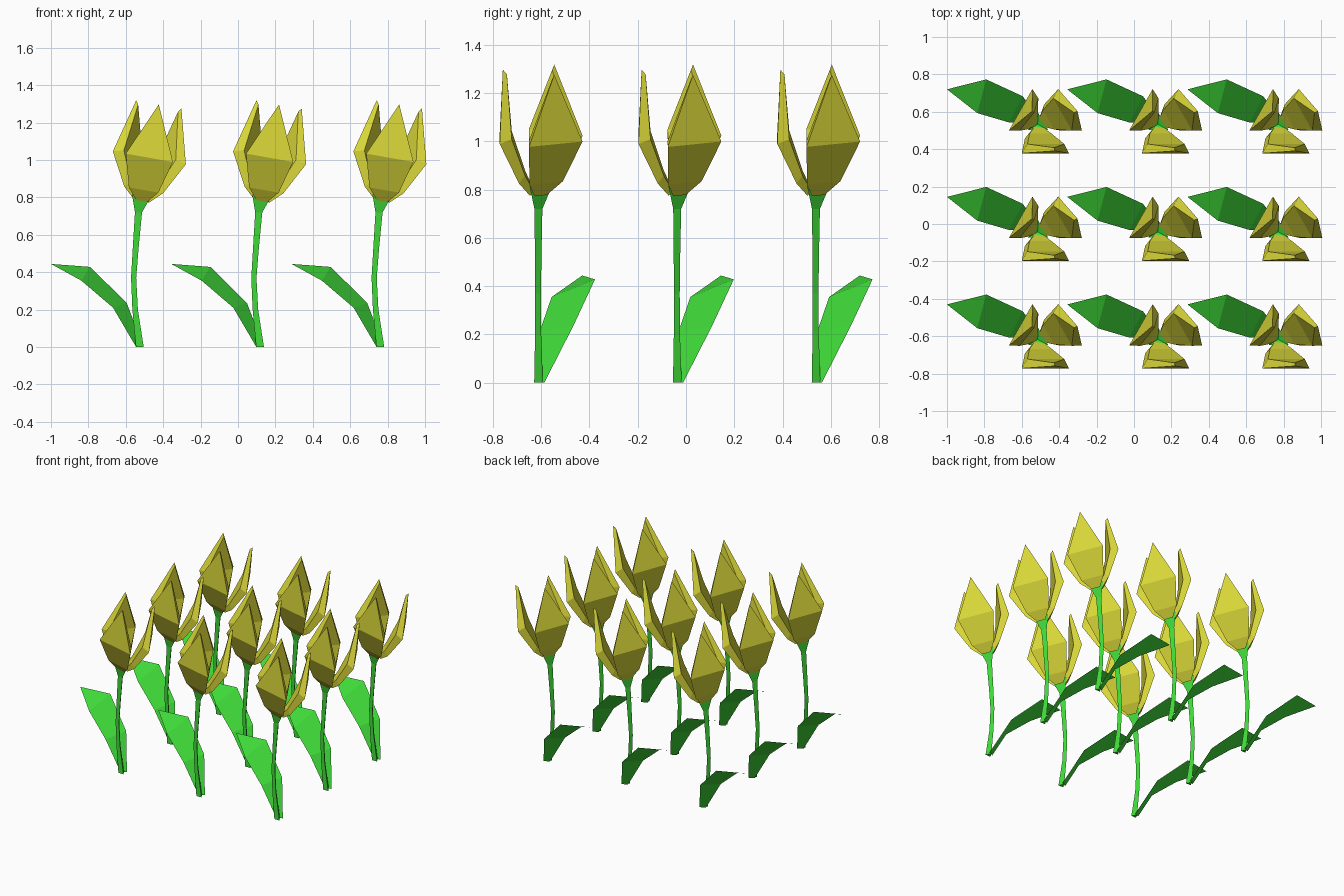
import bpy, bmesh, math
from mathutils import Vector, Matrix

cube = bpy.data.objects.get("Cube")
if cube:
    bpy.data.objects.remove(cube, do_unlink=True)


def material(name, rgb):
    m = bpy.data.materials.new(name)
    m.use_nodes = True
    m.diffuse_color = (*rgb, 1)
    m.node_tree.nodes["Principled BSDF"].inputs["Base Color"].default_value = (*rgb, 1)
    return m


GREEN = material("leaf green", (0.05, 0.70, 0.04))
YELLOW = material("petal yellow", (0.70, 0.68, 0.04))


def finish(bm, name, mat, recalc=True):
    if recalc:
        bmesh.ops.recalc_face_normals(bm, faces=bm.faces)
    mesh = bpy.data.meshes.new(name)
    bm.to_mesh(mesh)
    bm.free()
    mesh.materials.append(mat)
    return mesh


def make_stem():
    # three-sided stem that bends, then flares into a cup: x, z, radius
    path = [(0, 0, .024), (-.025, .2, .017), (-.033, .37, .016),
            (-.022, .53, .018), (-.007, .72, .022), (.012, .815, .062)]
    bm = bmesh.new()
    rings = []
    for x, z, r in path:
        angles = [math.radians(a) for a in (90, 210, 330)]
        rings.append([bm.verts.new((x + r * math.cos(a), r * math.sin(a), z)) for a in angles])
    for low, high in zip(rings, rings[1:]):
        for i in range(3):
            j = (i + 1) % 3
            bm.faces.new((low[i], low[j], high[j], high[i]))
    bm.faces.new(rings[0])
    floor = bm.verts.new((.01, 0, .79))
    for i in range(3):
        bm.faces.new((rings[-1][i], rings[-1][(i + 1) % 3], floor))
    return finish(bm, "stem", GREEN)


def make_leaf():
    # folded strip running out to a point
    rows = [((.02, .03, 0), (-.02, .01, 0)),
            ((-.07, .15, .235), (-.143, .01, .21)),
            ((-.265, .24, .428), (-.313, .06, .355))]
    bm = bmesh.new()
    pairs = [[bm.verts.new(p) for p in row] for row in rows]
    tip = bm.verts.new((-.475, .187, .444))
    for (a, b), (c, d) in zip(pairs, pairs[1:]):
        bm.faces.new((a, c, d, b))
    bm.faces.new((pairs[-1][0], tip, pairs[-1][1]))
    return finish(bm, "leaf", GREEN, False)


def make_petal(angle):
    # thick kite: outer and inner shells as radius, half width, height
    outer = [(.03, .03, 0), (.075, .08, .06), (.155, .128, .235)]
    inner = [(.012, .02, .015), (.05, .06, .09), (.105, .10, .25)]
    bm = bmesh.new()
    shells = []
    for rows, tip in ((outer, (.142, 0, .525)), (inner, (.125, 0, .505))):
        left = [bm.verts.new((r, w, h)) for r, w, h in rows]
        right = [bm.verts.new((r, -w, h)) for r, w, h in rows]
        top = bm.verts.new(tip)
        for i in range(2):
            bm.faces.new((left[i], left[i + 1], right[i + 1], right[i]))
        bm.faces.new((left[2], top, right[2]))
        shells.append(left + [top] + right[::-1])
    a, b = shells
    for i in range(len(a)):
        j = (i + 1) % len(a)
        bm.faces.new((a[i], a[j], b[j], b[i]))
    # turn around the bloom, which leans to one side
    lean = Matrix.Rotation(.175, 4, 'Y')
    place = Matrix.Translation(Vector((.01, 0, .78)))
    bm.transform(place @ lean @ Matrix.Rotation(math.radians(angle), 4, 'Z'))
    return finish(bm, "petal", YELLOW)


parts = [("stem", make_stem()), ("leaf", make_leaf()),
         ("front_petal", make_petal(-90)), ("left_petal", make_petal(30)),
         ("right_petal", make_petal(150))]

# three rows of three flowers sharing the same meshes
for column in range(3):
    for row in range(3):
        for name, mesh in parts:
            ob = bpy.data.objects.new(f"{name}_{row + 1}_{column + 1}", mesh)
            ob.location = (-.525 + .643 * column, -.617 + .575 * row, 0)
            bpy.context.collection.objects.link(ob)
